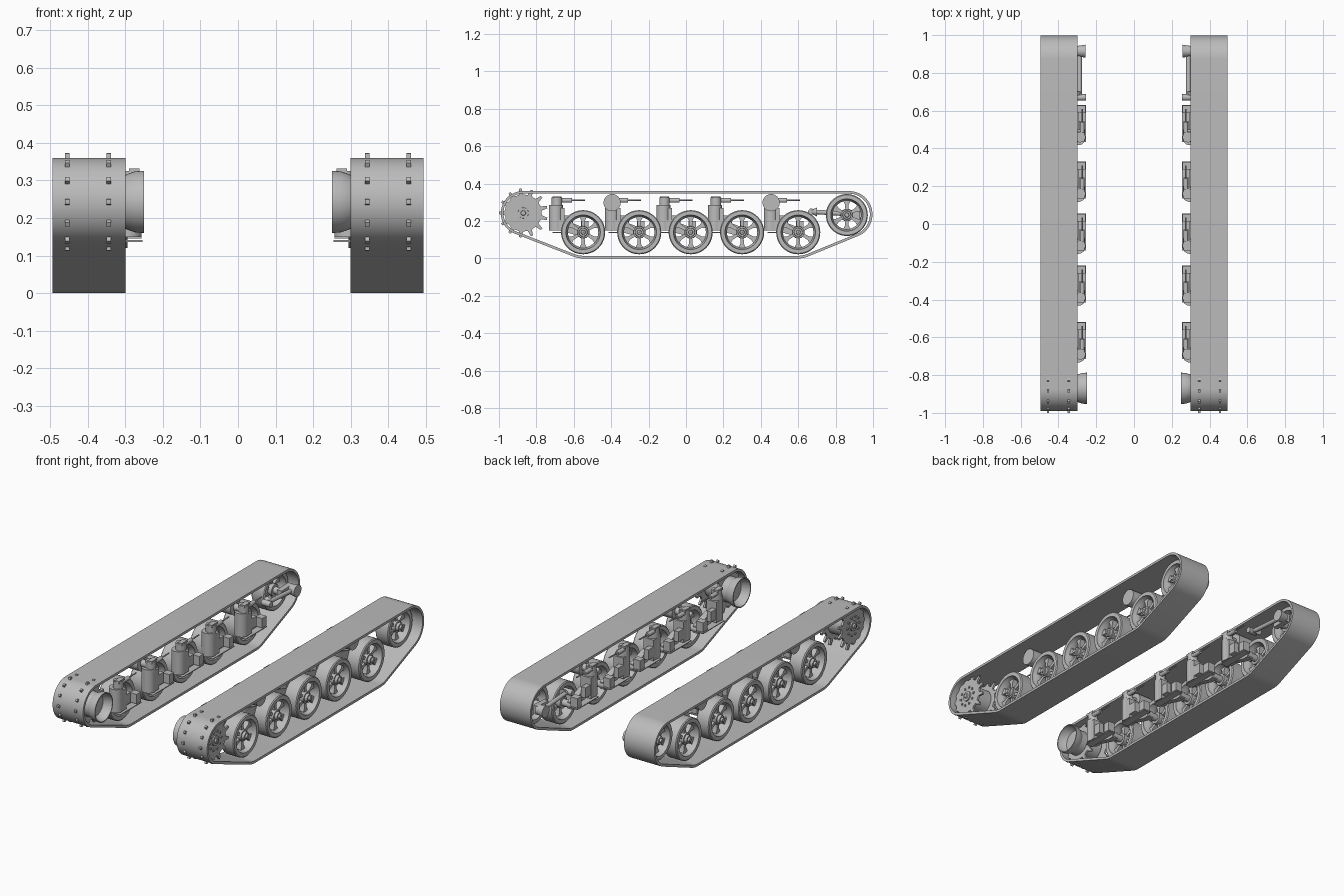
import bpy, bmesh, math
from math import sin, cos, pi
from mathutils import Vector, Matrix
from mathutils.geometry import convex_hull_2d

if "Cube" in bpy.data.objects:
    bpy.data.objects.remove(bpy.data.objects["Cube"])

grey = bpy.data.materials.new("plain grey")
grey.use_nodes = True
grey.diffuse_color = (0.5, 0.5, 0.5, 1)
grey.node_tree.nodes["Principled BSDF"].inputs["Base Color"].default_value = grey.diffuse_color


def finish(bm, name):
    """Turn the left-hand part into an object mirrored to the right."""
    bmesh.ops.recalc_face_normals(bm, faces=bm.faces)
    mesh = bpy.data.meshes.new(name)
    bm.to_mesh(mesh)
    bm.free()
    mesh.materials.append(grey)
    ob = bpy.data.objects.new(name, mesh)
    bpy.context.collection.objects.link(ob)
    bpy.ops.object.select_all(action="DESELECT")
    ob.select_set(True)
    bpy.context.view_layer.objects.active = ob
    bpy.ops.object.shade_smooth_by_angle(angle=math.radians(35))
    mirror = ob.modifiers.new("mirror", "MIRROR")
    mirror.use_mirror_merge = False
    return ob


def lathe(bm, profile, y, z, segs=40):
    """Spin a closed (x, radius) profile about a sideways axle."""
    rings = []
    for k in range(segs):
        a = 2 * pi * k / segs
        rings.append([bm.verts.new((x, y + r * cos(a), z + r * sin(a))) for x, r in profile])
    n = len(profile)
    for k in range(segs):
        p, q = rings[k], rings[(k + 1) % segs]
        for i in range(n):
            j = (i + 1) % n
            bm.faces.new((p[i], p[j], q[j], q[i]))


def rod(bm, a, b, r1, r2=None, segs=20):
    """Capped cylinder or cone between two points."""
    a, b = Vector(a), Vector(b)
    turn = (b - a).to_track_quat("Z", "Y").to_matrix().to_4x4()
    bmesh.ops.create_cone(bm, cap_ends=True, segments=segs, radius1=r1,
                          radius2=r1 if r2 is None else r2, depth=(b - a).length,
                          matrix=Matrix.Translation((a + b) / 2) @ turn)


def prism(bm, points, x0, x1):
    """Extrude a (y, z) outline sideways."""
    low = [bm.verts.new((x0, y, z)) for y, z in points]
    high = [bm.verts.new((x1, y, z)) for y, z in points]
    bm.faces.new(low)
    bm.faces.new(high)
    for i in range(len(points)):
        j = (i + 1) % len(points)
        bm.faces.new((low[i], low[j], high[j], high[i]))


def box(bm, x0, x1, y0, y1, z0, z1):
    prism(bm, [(y0, z0), (y1, z0), (y1, z1), (y0, z1)], x0, x1)


WHEELS = [-0.55, -0.25, 0.025, 0.30, 0.60]
WHEEL_Z = 0.14
SPROCKET = (-0.87, 0.243)
IDLER = (0.86, 0.232)

# Track belt: a band wrapped around the end wheels
rounds = [(-0.872, 0.242, 0.118), (0.872, 0.235, 0.125), (-0.55, 0.14, 0.14), (0.60, 0.14, 0.14)]
samples = []
for cy, cz, r in rounds:
    for k in range(72):
        samples.append((cy, cz, r, 2 * pi * k / 72))
hull = convex_hull_2d([Vector((y + r * cos(a), z + r * sin(a))) for y, z, r, a in samples])
bm = bmesh.new()
loops = []
for i in hull:
    y, z, r, a = samples[i]
    loops.append([bm.verts.new((x, y + s * cos(a), z + s * sin(a)))
                  for x, s in ((0.3, r), (0.495, r), (0.495, r - 0.014), (0.3, r - 0.014))])
for i, p in enumerate(loops):
    q = loops[(i + 1) % len(loops)]
    for k in range(4):
        bm.faces.new((p[k], p[(k + 1) % 4], q[(k + 1) % 4], q[k]))
finish(bm, "track_belt")


def spoked_wheel(name, y, z, r):
    bm = bmesh.new()
    # Tyre and dished rim
    lathe(bm, [(0.355, r - 0.005), (0.36, r), (0.435, r), (0.44, r - 0.005), (0.44, r - 0.026),
               (0.425, r - 0.028), (0.41, r - 0.037), (0.385, r - 0.037), (0.37, r - 0.028),
               (0.355, r - 0.026)], y, z, 48)
    # Hub and axle
    lathe(bm, [(0.30, 0.001), (0.30, 0.02), (0.365, 0.02), (0.365, 0.034), (0.425, 0.032),
               (0.425, 0.024), (0.44, 0.022), (0.44, 0.013), (0.45, 0.011), (0.45, 0.001)], y, z, 24)
    # Tapered spokes, wide at the rim
    for k in range(6):
        a = 2 * pi * k / 6 + pi / 6
        out, side = Vector((cos(a), sin(a))), Vector((-sin(a), cos(a)))
        c = Vector((y, z))
        pts = [c + out * d + side * w for d, w in
               ((0.028, -0.008), (r - 0.055, -0.01), (r - 0.033, -0.022),
                (r - 0.033, 0.022), (r - 0.055, 0.01), (0.028, 0.008))]
        prism(bm, pts, 0.385, 0.415)
    finish(bm, name)


for n, y in enumerate(WHEELS):
    spoked_wheel(f"road_wheel_{n + 1}", y, WHEEL_Z, 0.118)
spoked_wheel("idler_wheel", *IDLER, 0.112)

# Drive sprocket: two toothed plates on a drum, with bolts
bm = bmesh.new()
sy, sz = SPROCKET
TEETH = 13
for x in (0.345, 0.455):
    outline = []
    for k in range(TEETH):
        for shift, r in ((-0.5, 0.098), (-0.24, 0.1), (-0.1, 0.131), (0.1, 0.131), (0.24, 0.1)):
            a = pi + 2 * pi * (k + shift) / TEETH
            outline.append((sy + r * cos(a), sz + r * sin(a)))
    prism(bm, outline, x - 0.006, x + 0.006)
lathe(bm, [(0.30, 0.001), (0.30, 0.07), (0.44, 0.07), (0.44, 0.03), (0.468, 0.028),
           (0.468, 0.014), (0.476, 0.012), (0.476, 0.001)], sy, sz)
for k in range(10):
    a = 2 * pi * k / 10
    y, z = sy + 0.053 * cos(a), sz + 0.053 * sin(a)
    rod(bm, (0.455, y, z), (0.467, y, z), 0.007, segs=6)
finish(bm, "drive_sprocket")

# Flared open drive housing on the inner side
bm = bmesh.new()
lathe(bm, [(0.31, 0.001), (0.31, 0.066), (0.295, 0.074), (0.275, 0.081), (0.25, 0.083),
           (0.25, 0.077), (0.275, 0.073), (0.298, 0.06), (0.298, 0.001)], sy, sz, 48)
finish(bm, "drive_housing")

# Return rollers
for name, y in (("front_return_roller", -0.395), ("rear_return_roller", 0.455)):
    bm = bmesh.new()
    rod(bm, (0.335, y, 0.298), (0.425, y, 0.298), 0.046, segs=32)
    rod(bm, (0.28, y, 0.298), (0.34, y, 0.298), 0.02)
    finish(bm, name)

# Suspension unit for each road wheel
for n, w in enumerate(WHEELS):
    bm = bmesh.new()
    c = w - 0.145
    # Upright housing with neck and cap
    rod(bm, (0.295, c, 0.15), (0.295, c, 0.285), 0.038, segs=24)
    rod(bm, (0.285, c + 0.005, 0.285), (0.285, c + 0.005, 0.325), 0.028)
    box(bm, 0.262, 0.29, c - 0.02, c + 0.03, 0.318, 0.332)
    box(bm, 0.26, 0.325, c - 0.01, c + 0.045, 0.15, 0.27)
    # Swing arm to the axle
    prism(bm, [(c, 0.155), (c, 0.21), (c + 0.06, 0.2), (w + 0.015, 0.16), (w + 0.015, 0.12),
               (w - 0.02, 0.12)], 0.295, 0.33)
    box(bm, 0.255, 0.30, c - 0.02, w + 0.03, 0.136, 0.141)
    # Damper with thin rod
    rod(bm, (0.275, c + 0.02, 0.31), (0.275, c + 0.085, 0.31), 0.012)
    rod(bm, (0.275, c + 0.085, 0.31), (0.275, w + 0.01, 0.312), 0.004, segs=12)
    # Axle bracket
    box(bm, 0.257, 0.30, w - 0.012, w + 0.028, 0.145, 0.20)
    box(bm, 0.262, 0.29, c + 0.045, c + 0.09, 0.17, 0.23)
    finish(bm, f"suspension_unit_{n + 1}")

# Idler tension arm
bm = bmesh.new()
rod(bm, (0.258, 0.915, 0.235), (0.31, 0.915, 0.235), 0.034, 0.026, 24)
rod(bm, (0.288, 0.90, 0.235), (0.288, 0.67, 0.25), 0.012)
rod(bm, (0.255, 0.67, 0.25), (0.31, 0.67, 0.25), 0.017)
rod(bm, (0.30, 0.655, 0.25), (0.30, 0.70, 0.248), 0.003, 0.024, 16)
prism(bm, [(0.83, 0.21), (0.93, 0.21), (0.93, 0.26), (0.83, 0.255)], 0.30, 0.33)
finish(bm, "idler_tension_arm")
